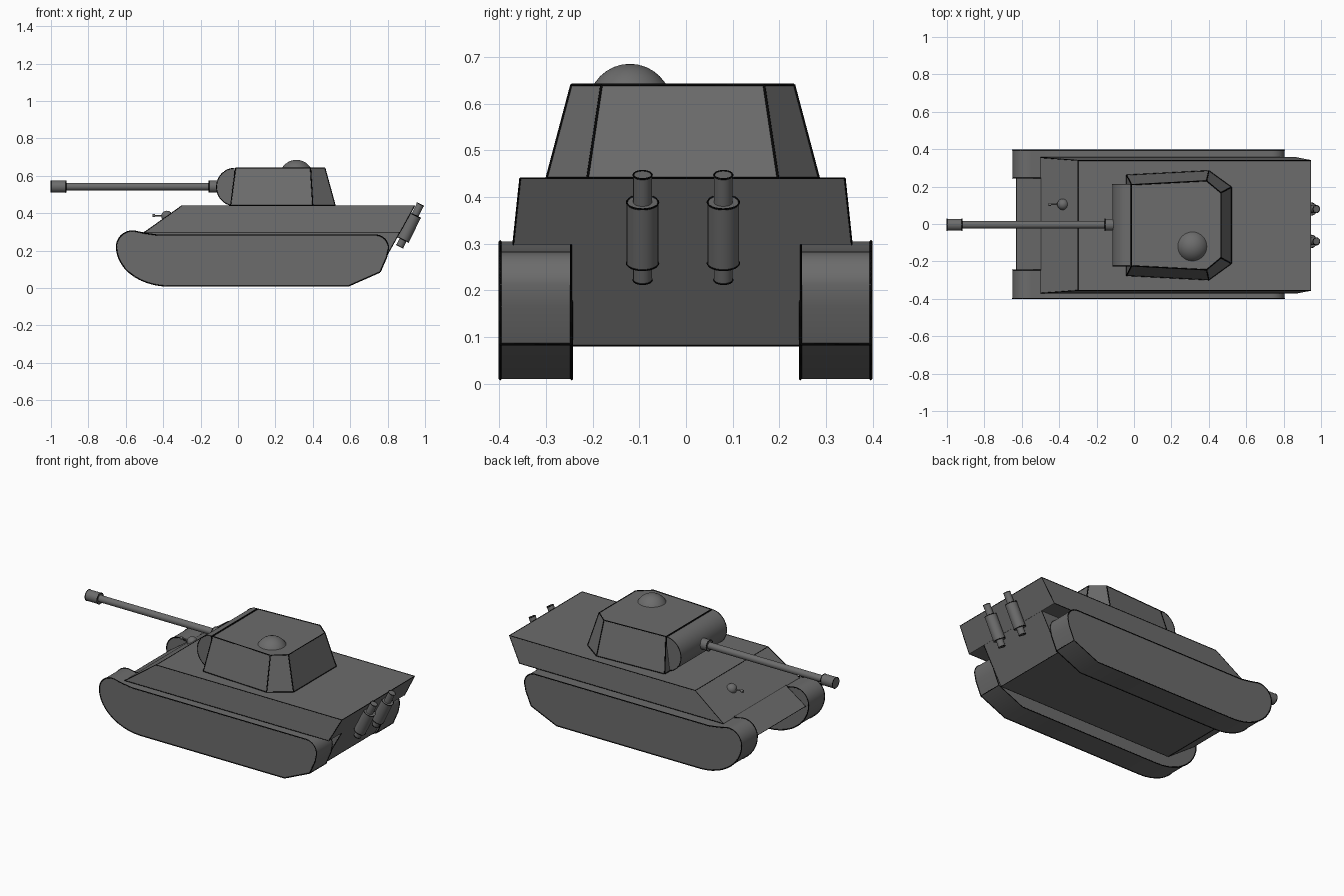
import bpy, bmesh, math
from mathutils import Vector

if "Cube" in bpy.data.objects:
    bpy.data.objects.remove(bpy.data.objects["Cube"])


def material(name, v):
    m = bpy.data.materials.new(name)
    m.diffuse_color = (v, v, v, 1)
    m.use_nodes = True
    m.node_tree.nodes["Principled BSDF"].inputs["Base Color"].default_value = m.diffuse_color
    return m


GREY = material("steel grey", 0.15)
BLACK = material("outline black", 0.002)


def outline(ob, depth, skip=None):
    """Thin dark beads along the sharp edges of a part."""
    bm = bmesh.new()
    bm.from_mesh(ob.data)
    cu = bpy.data.curves.new(ob.name + "_edges", 'CURVE')
    cu.dimensions = '3D'
    cu.bevel_depth = depth
    cu.bevel_resolution = 0
    for e in bm.edges:
        a, b = (v.co for v in e.verts)
        if e.calc_face_angle(0) < math.radians(25) or (skip and skip(a, b)):
            continue
        s = cu.splines.new('POLY')
        s.points.add(1)
        s.points[0].co = (*a, 1)
        s.points[1].co = (*b, 1)
    bm.free()
    cu.materials.append(BLACK)
    bpy.context.collection.objects.link(bpy.data.objects.new(ob.name + "_edges", cu))


def loft(name, ring_a, ring_b, line=0.002, skip=None):
    """Closed solid between two matching rings of points."""
    bm = bmesh.new()
    a = [bm.verts.new(p) for p in ring_a]
    b = [bm.verts.new(p) for p in ring_b]
    n = len(a)
    bm.faces.new(a[::-1])
    bm.faces.new(b)
    for i in range(n):
        bm.faces.new((a[i], a[(i + 1) % n], b[(i + 1) % n], b[i]))
    bmesh.ops.recalc_face_normals(bm, faces=bm.faces)
    me = bpy.data.meshes.new(name)
    bm.to_mesh(me)
    bm.free()
    me.materials.append(GREY)
    ob = bpy.data.objects.new(name, me)
    bpy.context.collection.objects.link(ob)
    bpy.ops.object.select_all(action='DESELECT')
    ob.select_set(True)
    bpy.context.view_layer.objects.active = ob
    bpy.ops.object.shade_smooth_by_angle(angle=math.radians(25))
    if line:
        outline(ob, line, skip)
    return ob


def prism(name, profile, y0, y1, **kw):
    return loft(name, [(x, y0, z) for x, z in profile], [(x, y1, z) for x, z in profile], **kw)


def rod(name, p, q, r, line=0.002, n=24):
    p, q = Vector(p), Vector(q)
    rot = (q - p).to_track_quat('Z', 'Y')
    ring = [rot @ Vector((r * math.cos(t), r * math.sin(t), 0))
            for t in (2 * math.pi * i / n for i in range(n))]
    return loft(name, [p + v for v in ring], [q + v for v in ring], line=line)


def ball(name, c, r):
    bpy.ops.mesh.primitive_uv_sphere_add(segments=32, ring_count=16, radius=r, location=c)
    ob = bpy.context.object
    ob.name = name
    ob.data.materials.append(GREY)
    bpy.ops.object.shade_smooth()


def arc(cx, cz, rx, rz, a0, a1, n):
    return [(cx + rx * math.cos(t), cz + rz * math.sin(t))
            for t in (math.radians(a0 + (a1 - a0) * i / n) for i in range(n + 1))]


# Tracks: rounded nose at the front, clipped heel at the back
track = (arc(-0.565, 0.22, 0.085, 0.085, 80, 180, 10)
         + arc(-0.37, 0.22, 0.28, 0.21, 188, 270, 10)
         + [(0.59, 0.01), (0.76, 0.085), (0.795, 0.165)]
         + arc(0.735, 0.213, 0.07, 0.07, 0, 90, 8)
         + [(-0.43, 0.283), (-0.5, 0.293)])
for side, y0, y1 in (("right", -0.398, -0.245), ("left", 0.245, 0.396)):
    prism("track_" + side, track, y0, y1, line=0.003)


# Hull: narrow lower tub and wider sloped upper body
def seam(a, b):
    return min(a.z, b.z) > 0.29 and max(a.z, b.z) < 0.31 and abs(a.x - b.x) < 0.1


prism("lower_hull", [(-0.63, 0.21), (-0.5, 0.3), (0.867, 0.3), (0.745, 0.082), (-0.45, 0.082)],
      -0.246, 0.246, skip=seam)
loft("upper_hull",
     [(-0.5, -0.37, 0.298), (0.867, -0.37, 0.298), (0.867, 0.355, 0.298), (-0.5, 0.355, 0.298)],
     [(-0.3, -0.355, 0.44), (0.945, -0.355, 0.44), (0.945, 0.34, 0.44), (-0.3, 0.34, 0.44)],
     skip=seam)


# Turret: six-sided tapered body with chamfered rear corners
def turret_ring(z, front, mid, rear):
    half = [front, mid, rear]
    return ([(x, -0.007 - y, z) for x, y in half]
            + [(x, -0.007 + y, z) for x, y in reversed(half)])


loft("turret",
     turret_ring(0.44, (-0.04, 0.268), (0.40, 0.291), (0.52, 0.204)),
     turret_ring(0.64, (-0.013, 0.217), (0.388, 0.238), (0.465, 0.174)), line=0.003)

# Mantlet and cupola
prism("mantlet", arc(-0.02, 0.54, 0.095, 0.1, 90, 270, 20), -0.225, 0.212)
ball("cupola", (0.312, -0.12, 0.595), 0.09)

# Main gun
rod("gun_barrel", (-0.98, -0.004, 0.542), (-0.1, -0.004, 0.542), 0.02, line=0)
rod("muzzle", (-1.0, -0.004, 0.542), (-0.92, -0.004, 0.542), 0.032)
rod("gun_collar", (-0.155, -0.004, 0.542), (-0.1, -0.004, 0.542), 0.032)

# Hull machine gun
ball("gun_ball", (-0.38, 0.105, 0.383), 0.03)
rod("small_gun_barrel", (-0.45, 0.105, 0.387), (-0.38, 0.105, 0.387), 0.004, line=0, n=12)
rod("small_gun_tip", (-0.458, 0.105, 0.387), (-0.443, 0.105, 0.387), 0.008, line=0, n=12)

# Exhaust pair along the sloped rear plate
low, high = Vector((0.865, 0, 0.222)), Vector((0.975, 0, 0.447))
for side, y in (("right", -0.093), ("left", 0.08)):
    off = Vector((0, y, 0))
    rod("exhaust_pipe_" + side, low + off, high + off, 0.02)
    rod("exhaust_muffler_" + side, low.lerp(high, 0.16) + off, low.lerp(high, 0.74) + off, 0.034)
